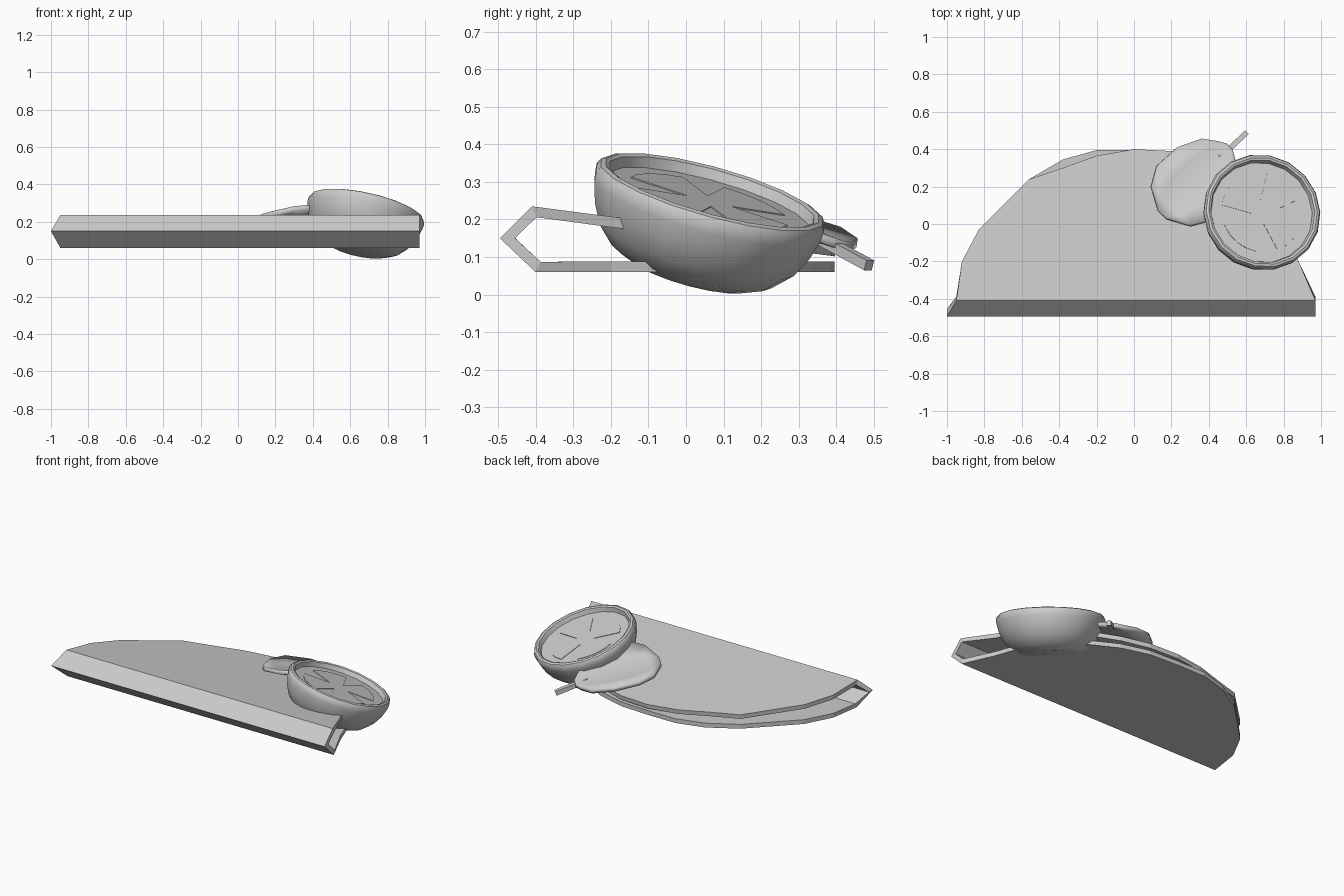
import bpy, bmesh, math
from mathutils import Vector, Matrix

if "Cube" in bpy.data.objects:
    bpy.data.objects.remove(bpy.data.objects["Cube"])


def make(name, verts, faces, smooth=None, recalc=True):
    me = bpy.data.meshes.new(name)
    me.from_pydata(verts, [], faces)
    ob = bpy.data.objects.new(name, me)
    bpy.context.collection.objects.link(ob)
    if recalc:
        bm = bmesh.new()
        bm.from_mesh(me)
        bmesh.ops.recalc_face_normals(bm, faces=bm.faces)
        bm.to_mesh(me)
        bm.free()
    if smooth:
        bpy.context.view_layer.objects.active = ob
        ob.select_set(True)
        bpy.ops.object.shade_smooth_by_angle(angle=math.radians(smooth))
        ob.select_set(False)
    return ob


def solidify(ob, t, offset):
    m = ob.modifiers.new("thickness", 'SOLIDIFY')
    m.thickness, m.offset, m.use_even_offset = t, offset, True


# Folded flatbread: two half-round sheets joined by a pointed front fold
def top_z(y):
    return 0.235 - 0.13 * (y + 0.41)


left = [(-.92, -.2), (-.83, -.03), (-.56, .24)]
right = [(.56, .24), (.82, -.03), (.88, -.2)]
low = left + [(-.38, .345), (-.2, .395), (0, .395), (.2, .385), (.38, .335)] + right
high = left + [(-.38, .30), (-.2, .365), (0, .40), (.2, .39), (.38, .335)] + right
n = len(low)
verts = [(-.95, -.40, .06), (.97, -.40, .06), (-1, -.495, .15), (.97, -.495, .15),
         (-.95, -.41, .235), (.97, -.41, .235)]
verts += [(x, y, .06) for x, y in low]
verts += [(x, y, top_z(y)) for x, y in high]
faces = [[0] + list(range(6, 6 + n)) + [1], [0, 1, 3, 2], [2, 3, 5, 4],
         [4, 5] + list(range(5 + 2 * n, 5 + n, -1))]
solidify(make("folded_flatbread", verts, faces, recalc=False), 0.028, -1)

# Halved fruit: revolved bowl with rounded rim and recessed flesh, tilted
normal = Vector((.21, .26, .94)).normalized()
tilt = Matrix.Translation((.688, .068, .27)) @ normal.to_track_quat('Z', 'Y').to_matrix().to_4x4()
profile = [(.165, -.225), (.225, -.198), (.272, -.15), (.30, -.095), (.316, -.04),
           (.318, -.012), (.31, .003), (.297, .008), (.285, .003), (.277, -.025)]
SEG = 18
verts = [(r * math.cos(2 * math.pi * i / SEG), r * math.sin(2 * math.pi * i / SEG), h)
         for r, h in profile for i in range(SEG)]
faces = [(k * SEG + i, k * SEG + (i + 1) % SEG, (k + 1) * SEG + (i + 1) % SEG, (k + 1) * SEG + i)
         for k in range(len(profile) - 1) for i in range(SEG)]
faces += [list(range(SEG)), list(range((len(profile) - 1) * SEG, len(profile) * SEG))]
make("half_fruit", verts, faces, 40).matrix_world = tilt

# Flesh pattern: four flared wedges meeting at the centre
outline = []
for k in range(4):
    a = k * math.pi / 2
    outline += [(.22, a + d) for d in (-.52, -.26, 0, .26, .52)] + [(.06, a + math.pi / 4)]
verts = [(r * math.cos(a), r * math.sin(a), h) for h in (-.027, -.022) for r, a in outline]
m = len(outline)
faces = [list(range(m)), list(range(m, 2 * m))]
faces += [(i, (i + 1) % m, m + (i + 1) % m, m + i) for i in range(m)]
make("flesh_segments", verts, faces).matrix_world = tilt

# Leaf: cupped blade along a diagonal midrib
d = math.sqrt(.5)


def leaf_pt(t, s):
    return (.15 + (t - s) * d, .05 + (t + s) * d, .235 - .2 * t - .2 * s + .9 * s * s)


stations = [(.0, .03), (.064, .148), (.163, .205), (.311, .198), (.435, .138), (.488, .064), (.512, .02)]
cols = (-1, -.5, 0, .5, 1)
verts = [leaf_pt(t, w * c) for t, w in stations for c in cols]
faces = [(5 * k + i, 5 * k + i + 5, 5 * k + i + 6, 5 * k + i + 1)
         for k in range(len(stations) - 1) for i in range(4)]
solidify(make("leaf", verts, faces, 30), 0.025, 0)

# Stem: slim square bar
p, q = Vector((.46, .355, .15)), Vector((.60, .487, .078))
axis = (q - p).normalized()
side = axis.cross(Vector((0, 0, 1))).normalized()
up = side.cross(axis)
verts = [e + side * a * .014 + up * b * .014 for e in (p, q)
         for a, b in ((-1, -1), (1, -1), (1, 1), (-1, 1))]
faces = [(0, 1, 2, 3), (4, 5, 6, 7)] + [(i, (i + 1) % 4, 4 + (i + 1) % 4, 4 + i) for i in range(4)]
make("stem", verts, faces)
